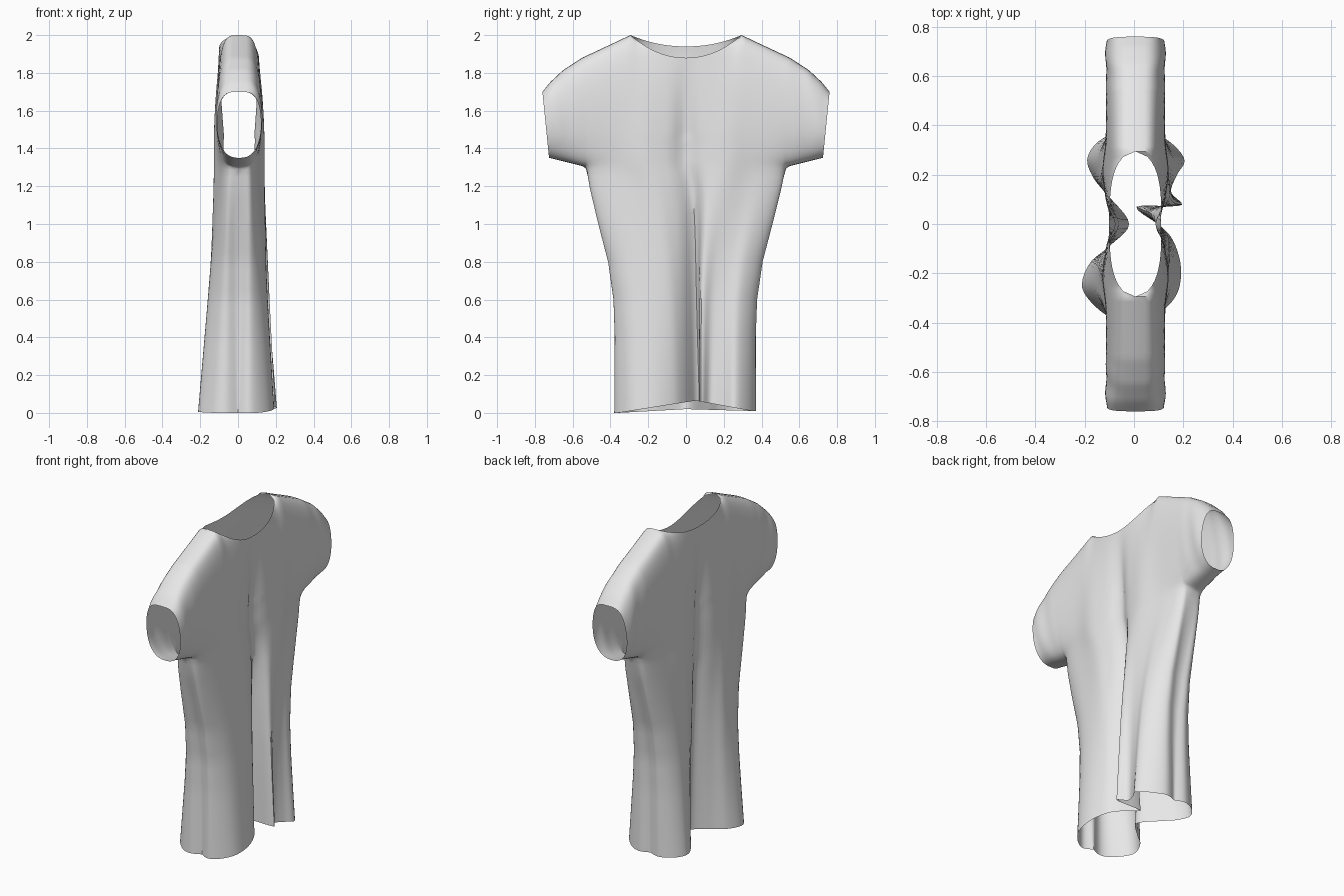
import bpy, bmesh, math
from mathutils import Vector

cube = bpy.data.objects.get("Cube")
if cube:
    bpy.data.objects.remove(cube, do_unlink=True)

COLS, ROWS, SLEEVE = 64, 26, 16      # columns across the chest, rows, sleeve columns
ARMPIT, SPLIT, DEPTH, NECK = 0.53, 1.3, 0.12, 0.2945


def spline(points, t):
    """Smooth curve through evenly indexed points, t in 0..1."""
    f = t * (len(points) - 1)
    i = min(int(f), len(points) - 2)
    f -= i
    p = [Vector(points[max(0, min(len(points) - 1, i + d))]) for d in (-1, 0, 1, 2)]
    return 0.5 * (2 * p[1] + (p[2] - p[0]) * f
                  + (2 * p[0] - 5 * p[1] + 4 * p[2] - p[3]) * f * f
                  + (3 * p[1] - p[0] - 3 * p[2] + p[3]) * f ** 3)


def ramp(points, v):
    """Piecewise interpolation through (position, value) pairs."""
    for (a, fa), (b, fb) in zip(points, points[1:]):
        if v <= b:
            return fa + (fb - fa) * max(0, v - a) / (b - a)
    return points[-1][1]


# hem folds as (x, y), from the -y side seam to the +y side seam
HEM = {
    1: [(0, -.355), (.06, -.38), (.13, -.34), (.18, -.27), (.19, -.17), (.16, -.07),
        (.11, -.01), (.01, .07), (.19, .075), (.15, .13), (.175, .2), (.205, .26),
        (.15, .33), (.07, .37), (0, .35)],
    -1: [(0, -.355), (-.07, -.38), (-.14, -.35), (-.21, -.26), (-.18, -.16), (-.1, -.09),
         (-.02, 0), (-.1, .11), (-.16, .18), (-.19, .26), (-.15, .33), (-.07, .37), (0, .35)],
}
HEM_LIFT = {1: [(-.36, 0), (.05, .065), (.35, .01)], -1: [(-.36, 0), (0, .02), (.35, .01)]}
WAIST = [(0, .37), (.4, .37), (.6, .378), (.8, .408), (1.0, .462), (1.2, .515), (1.3, ARMPIT)]
SHOULDER = [(NECK, 2.0), (.4, 1.95), (.55, 1.88), (.65, 1.815), (.72, 1.75), (.76, 1.70)]


def drape(y, z):
    """Centre crease between two soft lobes, fading towards the neck."""
    crease = .045 * math.exp(-(y / .055) ** 2) * min(1, max(0, (1.9 - z) / .5))
    lobe = .02 * math.exp(-((abs(y) - .22) / .09) ** 2) * min(1, max(0, (1.85 - z) / .55))
    return lobe - crease


def chest_depth(theta):
    return DEPTH * max(0, math.cos(theta)) ** .5


def torso_point(side, k, r):
    """Torso from hem (r=0) to armpit height (r=1)."""
    t = k / COLS
    theta = (t - .5) * math.pi
    hem = spline(HEM[side], t)
    w = 1 - r
    z = ramp(HEM_LIFT[side], hem.y) * w + SPLIT * r
    settle = w ** .45                            # folds hang nearly straight down
    yn = hem.y / .37 * settle + math.sin(theta) * (1 - settle)
    chest = chest_depth(theta)
    if abs(theta) < 1:
        chest += drape(ARMPIT * math.sin(theta), SPLIT)
    return Vector((hem.x * w + side * chest * r + .006 * r, yn * ramp(WAIST, z), z))


def yoke_point(side, c, r):
    """Chest, shoulders and sleeves; r runs from the lower edge to the shoulder line."""
    k = c - SLEEVE
    out = max(0, -k, k - COLS) / SLEEVE          # 0 at armpit, 1 at cuff
    theta = (min(max(k, 0), COLS) / COLS - .5) * math.pi
    sign = 1 if k > COLS / 2 else -1
    y = ARMPIT * math.sin(theta)
    ytop, ybot = y + sign * out * (.76 - ARMPIT), y + sign * out * (.725 - ARMPIT)
    low, high = SPLIT + .05 * out, ramp(SHOULDER, abs(ytop))
    e = .4 + .15 * min(1, abs(ytop) / .6)
    base = 0 if out else (chest_depth(theta) / DEPTH) ** (1 / e)
    a0 = -math.acos(min(1, base)) if base > 1e-4 else -math.pi / 2
    a1 = math.pi / 2
    if abs(y) < NECK - .001:                     # open neckline
        n = abs(y) / NECK
        a1 = math.acos((.105 * (1 - n ** 3.2) ** .5 / DEPTH) ** (1 / e))
        dip = .12 if side > 0 else .06
        high = 2.0 - dip * (1 - n ** 2.1)
    a = a0 + (a1 - a0) * r
    f = (math.sin(a) - math.sin(a0)) / (math.sin(a1) - math.sin(a0))
    z = low + (high - low) * f
    # sleeves are squarer above and rounder below
    x = DEPTH * max(0, math.cos(a)) ** (e + (.25 * out if a < 0 else 0))
    if abs(theta) < 1:
        x += drape(y, z)
    # soft sleeve wrinkles
    x *= 1 + .035 * out * math.sin(ytop * 45 + z * 9)
    return Vector((side * x + .006, ybot + (ytop - ybot) * f, z))


def add_sheet(bm, point, side, columns):
    grid = [[bm.verts.new(point(side, c, r / ROWS)) for r in range(ROWS + 1)]
            for c in range(columns + 1)]
    for c in range(columns):
        for r in range(ROWS):
            quad = [grid[c][r], grid[c + 1][r], grid[c + 1][r + 1], grid[c][r + 1]]
            bm.faces.new(quad if side > 0 else quad[::-1])


# assemble both halves and weld the seams
bm = bmesh.new()
for side in (1, -1):
    add_sheet(bm, torso_point, side, COLS)
    add_sheet(bm, yoke_point, side, COLS + 2 * SLEEVE)
bmesh.ops.remove_doubles(bm, verts=bm.verts, dist=.0008)

# soften the join between torso and sleeves
inner = [v for v in bm.verts if not v.is_boundary and 1.1 < v.co.z < 1.45]
for _ in range(3):
    bmesh.ops.smooth_vert(bm, verts=inner, factor=.5,
                          use_axis_x=True, use_axis_y=True, use_axis_z=True)

mesh = bpy.data.meshes.new("shirt")
bm.to_mesh(mesh)
bm.free()
shirt = bpy.data.objects.new("shirt", mesh)
bpy.context.collection.objects.link(shirt)

# plain cloth
cloth = bpy.data.materials.new("light grey cloth")
cloth.use_nodes = True
colour = (.8, .8, .8, 1)
cloth.diffuse_color = colour
cloth.node_tree.nodes["Principled BSDF"].inputs["Base Color"].default_value = colour
mesh.materials.append(cloth)

bpy.context.view_layer.objects.active = shirt
shirt.select_set(True)
bpy.ops.object.shade_smooth_by_angle(angle=math.radians(50))
